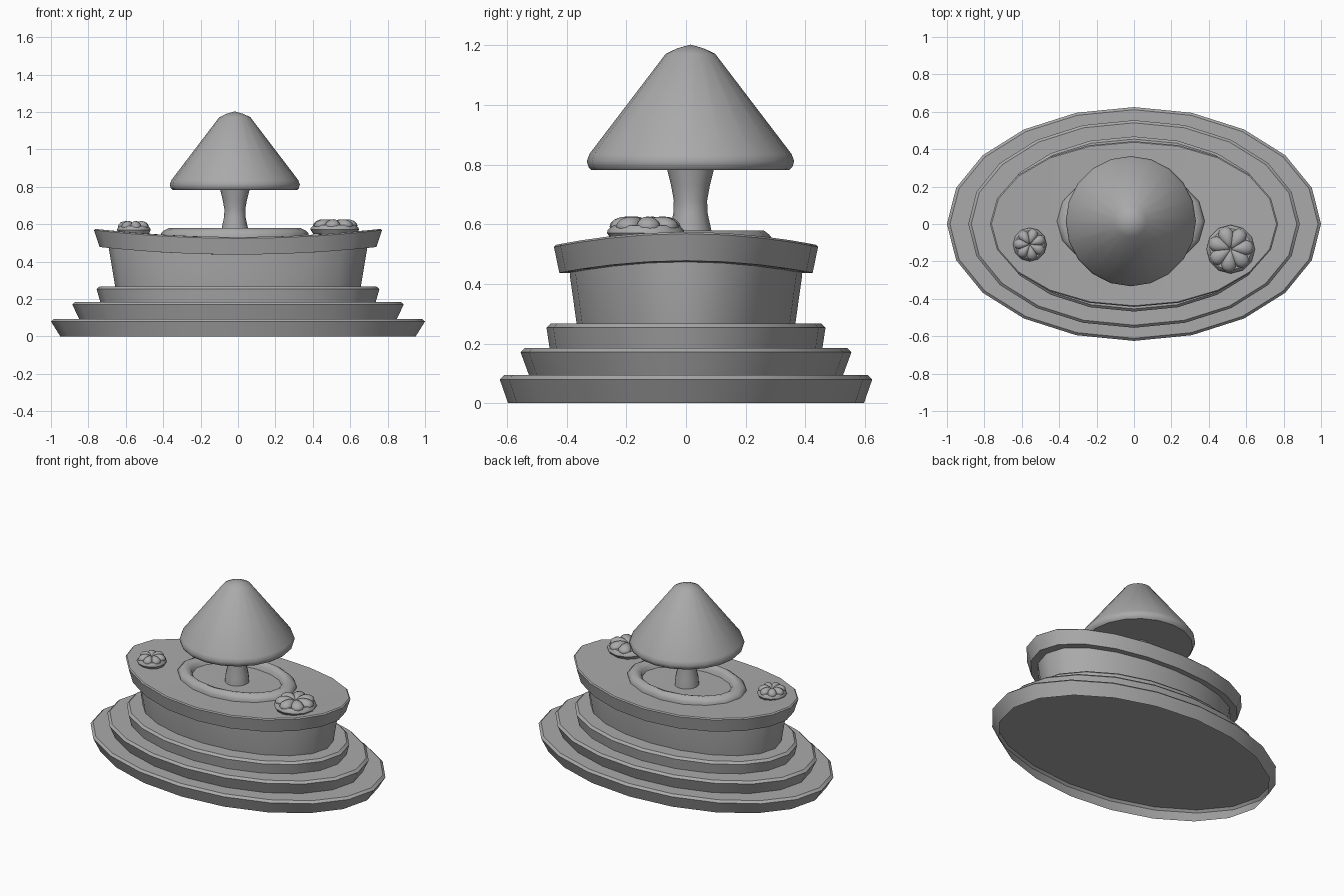
import bpy, bmesh, math
from mathutils import Matrix, Vector

if "Cube" in bpy.data.objects:
    bpy.data.objects.remove(bpy.data.objects["Cube"], do_unlink=True)

stone = bpy.data.materials.new("plain grey")
stone.use_nodes = True
GREY = (0.4, 0.4, 0.4, 1)
stone.diffuse_color = GREY
stone.node_tree.nodes["Principled BSDF"].inputs["Base Color"].default_value = GREY


def finish(name, bm, angle):
    mesh = bpy.data.meshes.new(name)
    bm.to_mesh(mesh)
    bm.free()
    obj = bpy.data.objects.new(name, mesh)
    bpy.context.collection.objects.link(obj)
    mesh.materials.append(stone)
    bpy.ops.object.select_all(action='DESELECT')
    obj.select_set(True)
    bpy.context.view_layer.objects.active = obj
    bpy.ops.object.shade_smooth_by_angle(angle=math.radians(angle))


def lathe(name, profile, sides=20, centre=(0, 0), saddle=0.0, angle=35, base=True):
    """Oval solid from rising (x radius, y radius, z) rings; saddle lifts the x ends."""
    bm = bmesh.new()
    rings = []
    for rx, ry, z in profile:
        if rx == 0:
            rings.append([bm.verts.new((*centre, z))])
            continue
        ring = []
        for i in range(sides):
            a = math.tau * i / sides
            x, y = rx * math.cos(a), ry * math.sin(a)
            ring.append(bm.verts.new((centre[0] + x, centre[1] + y, z + saddle * x * x)))
        rings.append(ring)
    for lower, upper in zip(rings, rings[1:]):
        for i in range(sides):
            j = (i + 1) % sides
            if len(upper) == 1:
                bm.faces.new((lower[i], lower[j], upper[0]))
            elif len(lower) == 1:
                bm.faces.new((lower[0], upper[j], upper[i]))
            else:
                bm.faces.new((lower[i], lower[j], upper[j], upper[i]))
    if base and len(rings[0]) > 1:
        bm.faces.new(rings[0][::-1])
    if len(rings[-1]) > 1:
        bm.faces.new(rings[-1])
    finish(name, bm, angle)


# Three stepped plinth tiers: bottom radii, top radii, z range.
# The lowest is a shell, open underneath.
tiers = {
    "lower_step": ((0.95, 0.597), (1.0, 0.625), 0.0, 0.094),
    "middle_step": ((0.85, 0.527), (0.886, 0.555), 0.0942, 0.185),
    "upper_step": ((0.735, 0.457), (0.756, 0.468), 0.18, 0.267),
}
for name, (low, high, z0, z1) in tiers.items():
    lathe(name, [(*low, z0), (*high, z1 - 0.014),
                 (high[0] - 0.016, high[1] - 0.014, z1)], base=z0 > 0)

# Flared basin wall, running up into the saddle-shaped rim slab
SADDLE = 0.075
lathe("basin_wall", [(0.655, 0.361, 0.225), (0.69, 0.39, 0.43), (0.69, 0.39, 0.46)],
      saddle=SADDLE)
rim = [(0, 0, 0.437), (0.4, 0.22, 0.437), (0.74, 0.425, 0.437),
       (0.77, 0.443, 0.524), (0.762, 0.437, 0.531)]
rim += [(0.77 * s, 0.443 * s, 0.531) for s in (0.75, 0.5, 0.25)]
lathe("basin_rim", rim + [(0, 0, 0.531)], saddle=SADDLE)

# Oval raised kerb around the trunk, open to the rim surface inside
MID = (-0.017, 0.015)
kerb = [(1.0, 0.52), (1.0, 0.55), (0.96, 0.566), (0.89, 0.58),
        (0.83, 0.576), (0.77, 0.56), (0.74, 0.52)]
lathe("tree_kerb", [(0.395 * r, 0.275 * r, z) for r, z in kerb],
      sides=16, centre=MID, angle=50)

# Trunk and conical crown
trunk = [(0.075, 0.52), (0.07, 0.58), (0.057, 0.64), (0.056, 0.68),
         (0.065, 0.73), (0.08, 0.79)]
lathe("tree_trunk", [(r, r, z) for r, z in trunk], sides=16, centre=MID)
crown = [(0.332, 0.782), (0.342, 0.792), (0.348, 0.812), (0.339, 0.836),
         (0.083, 1.172), (0.045, 1.19), (0, 1.203)]
lathe("tree_crown", [(r, r, z) for r, z in crown], centre=MID, angle=41)


# Flower clusters: a round pad carrying a ring of petals that widen outwards
def flower(side, x, y, radius, z, height, petals, start):
    pad = [(0.88, 0), (1.0, 0.28), (0.98, 0.42), (0.86, 0.6)]
    lathe(side + "_flower_pad",
          [(radius * r, radius * r, z + height * h) for r, h in pad],
          sides=12, centre=(x, y))
    bm = bmesh.new()
    for i in range(petals):
        made = bmesh.ops.create_uvsphere(bm, u_segments=12, v_segments=8, radius=1)
        turn = Matrix.Rotation(math.tau * i / petals + start, 3, 'Z')
        for v in made["verts"]:
            taper = 0.68 + 0.32 * v.co.x
            p = Vector((radius * (0.48 + 0.46 * v.co.x),
                        radius * 0.42 * taper * v.co.y,
                        height * (0.56 + 0.42 * v.co.z)))
            v.co = turn @ p + Vector((x, y, z))
    finish(side + "_flower_petals", bm, 60)


flower("left", 0.517, -0.135, 0.13, 0.548, 0.08, 7, 0.1)
flower("right", -0.557, -0.11, 0.09, 0.548, 0.07, 7, 0.4)
